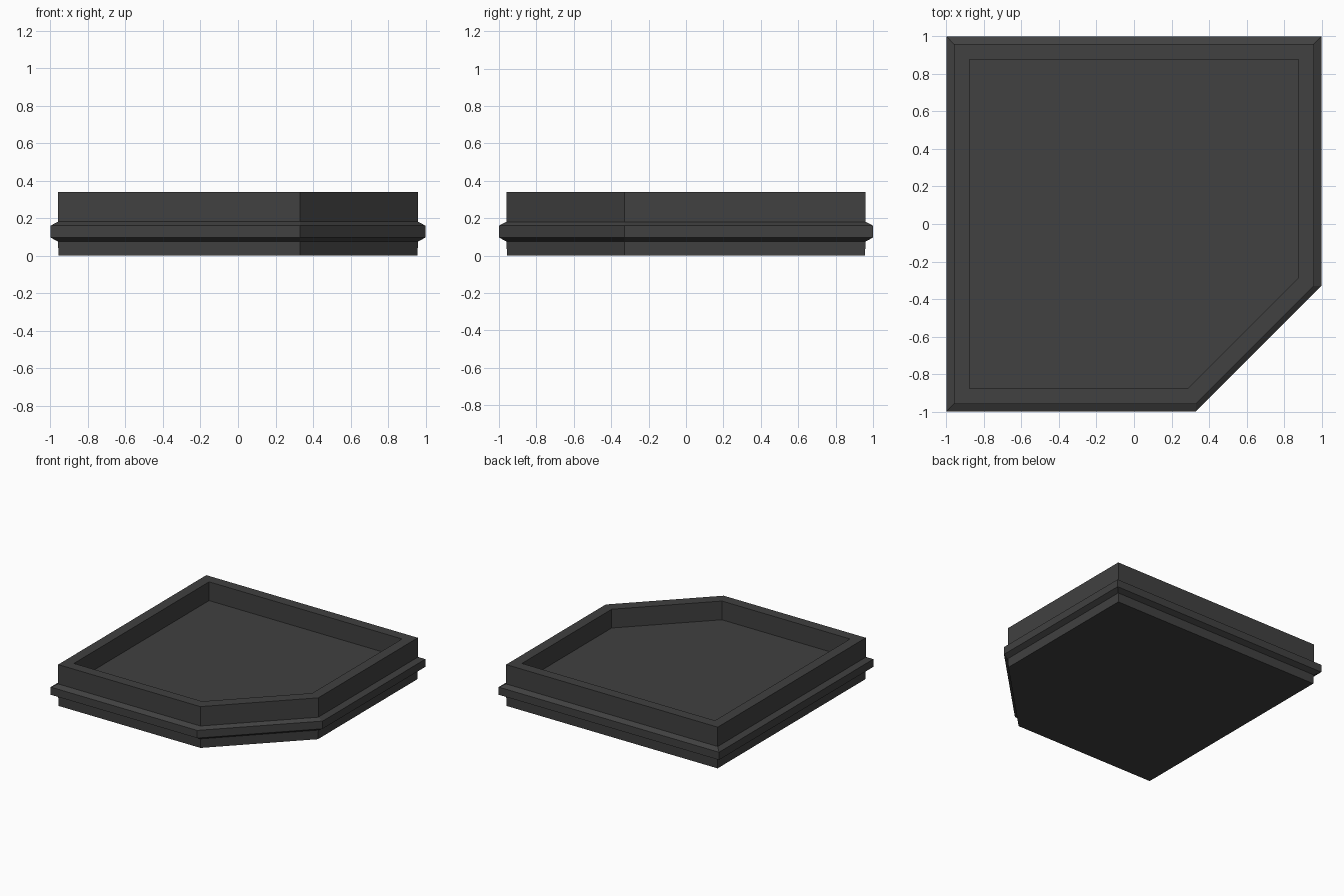
import bpy, bmesh

if "Cube" in bpy.data.objects:
    bpy.data.objects.remove(bpy.data.objects["Cube"])

# one dark grey for the whole tray
grey = bpy.data.materials.new("dark grey")
grey.diffuse_color = (0.052, 0.052, 0.052, 1)
grey.use_nodes = True
grey.node_tree.nodes["Principled BSDF"].inputs["Base Color"].default_value = grey.diffuse_color


def footprint(h, c):
    """Square of half size h with its front right corner cut off at c."""
    return [(-h, -h), (c, -h), (h, -c), (h, h), (-h, h)]


# section from the base, over the trim band and rim, to the sunken floor:
# half size, corner cut, height
section = [
    (0.957, 0.33, 0.0),
    (0.960, 0.33, 0.075),   # band underside
    (1.000, 0.33, 0.097),
    (1.000, 0.33, 0.16),
    (0.960, 0.33, 0.181),   # band top
    (0.960, 0.33, 0.34),    # rim outside
    (0.876, 0.287, 0.34),   # rim inside
    (0.876, 0.287, 0.186),  # floor
]

bm = bmesh.new()
rings = [[bm.verts.new((x, y, z)) for x, y in footprint(h, c)] for h, c, z in section]
for low, high in zip(rings, rings[1:]):
    for i in range(5):
        j = (i + 1) % 5
        bm.faces.new((low[i], low[j], high[j], high[i]))
bm.faces.new(rings[0][::-1])
bm.faces.new(rings[-1])
bmesh.ops.recalc_face_normals(bm, faces=bm.faces)

mesh = bpy.data.meshes.new("corner_tray")
bm.to_mesh(mesh)
bm.free()
mesh.materials.append(grey)
tray = bpy.data.objects.new("corner_tray", mesh)
bpy.context.collection.objects.link(tray)
